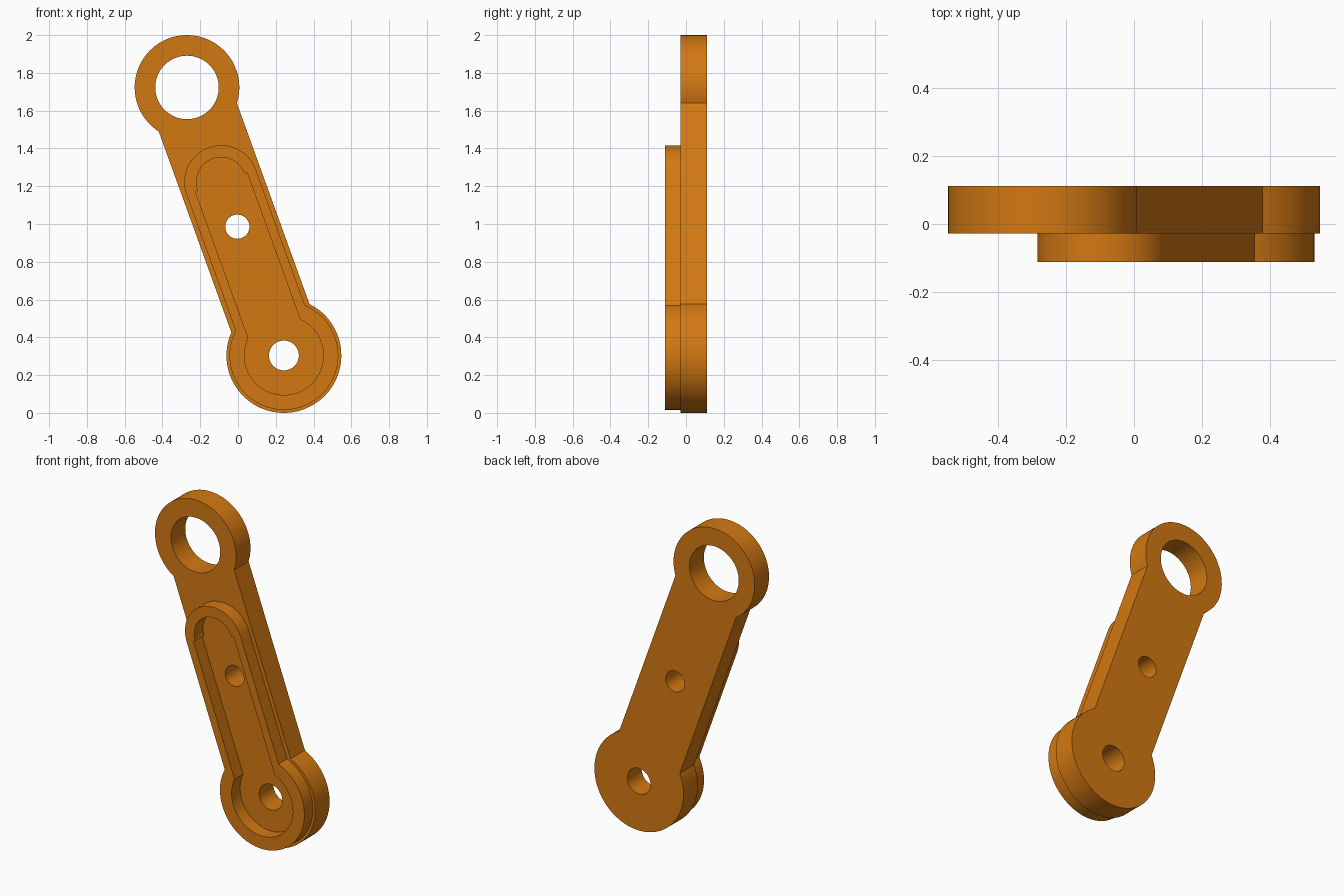
import bpy, bmesh, math

if "Cube" in bpy.data.objects:
    bpy.data.objects.remove(bpy.data.objects["Cube"])

# Pivot centres in the x-z plane; the link runs from the lower to the upper one
LOW, HIGH = (0.243, 0.304), (-0.270, 1.723)
DX, DZ = HIGH[0] - LOW[0], HIGH[1] - LOW[1]
LENGTH = math.hypot(DX, DZ)
TILT = math.atan2(-DX, DZ)
Y_FRONT, Y_STEP, Y_BACK = -0.1115, -0.028, 0.1115

orange = bpy.data.materials.new("orange")
orange.diffuse_color = (0.65, 0.19, 0.006, 1)
orange.use_nodes = True
orange.node_tree.nodes["Principled BSDF"].inputs["Base Color"].default_value = orange.diffuse_color


def arc(cy, r, a0, a1, n=72):
    """Points on an arc centred on the link's axis at height cy."""
    return [(r * math.cos(a0 + (a1 - a0) * i / n),
             cy + r * math.sin(a0 + (a1 - a0) * i / n)) for i in range(n + 1)]


def circle(cy, r):
    return arc(cy, r, 0, 2 * math.pi)[:-1]


def link_outline(r_low, half, r_high, top):
    """Lower disc, straight arm of the given half width, upper disc."""
    a = math.acos(half / r_low)
    b = math.acos(min(1, half / r_high))
    return (arc(0, r_low, math.pi - a, 2 * math.pi + a)
            + arc(top, r_high, -b, math.pi + b))


def plate(name, loops, y0, y1):
    """Extrude closed loops (inner ones become holes) between two depths."""
    curve = bpy.data.curves.new(name, 'CURVE')
    curve.dimensions = '2D'
    curve.fill_mode = 'BOTH'
    curve.extrude = (y1 - y0) / 2
    for pts in loops:
        s = curve.splines.new('POLY')
        s.points.add(len(pts) - 1)
        for p, (x, y) in zip(s.points, pts):
            p.co = (x, y, 0, 1)
        s.use_cyclic_u = True
    ob = bpy.data.objects.new(name, curve)
    bpy.context.collection.objects.link(ob)
    ob.location = (LOW[0], (y0 + y1) / 2, LOW[1])
    ob.rotation_euler = (math.pi / 2, -TILT, 0)
    bpy.ops.object.select_all(action='DESELECT')
    ob.select_set(True)
    bpy.context.view_layer.objects.active = ob
    bpy.ops.object.convert(target='MESH')
    ob = bpy.context.object
    bm = bmesh.new()
    bm.from_mesh(ob.data)
    bmesh.ops.remove_doubles(bm, verts=bm.verts, dist=1e-5)
    bmesh.ops.recalc_face_normals(bm, faces=bm.faces)
    bm.to_mesh(ob.data)
    bm.free()
    ob.data.materials.clear()
    ob.data.materials.append(orange)
    bpy.ops.object.shade_smooth_by_angle(angle=math.radians(25))
    return ob


# Back plate: full link with an eye, a middle hole and a pivot hole
plate("link_plate",
      [link_outline(0.304, 0.22, 0.277, LENGTH),
       circle(LENGTH, 0.168), circle(0.725, 0.064), circle(0, 0.079)],
      Y_STEP, Y_BACK)

# Front rim: raised wall around a keyhole pocket with a small step at its end
TOP = 0.976
a = math.acos(0.146 / 0.209)
pocket = (arc(0, 0.209, math.pi - a, 2 * math.pi + a)
          + [(0.146, TOP)] + arc(TOP, 0.131, 0, math.pi) + [(-0.146, TOP)])
plate("pocket_rim", [link_outline(0.288, 0.195, 0.195, TOP), pocket],
      Y_FRONT, Y_STEP)
